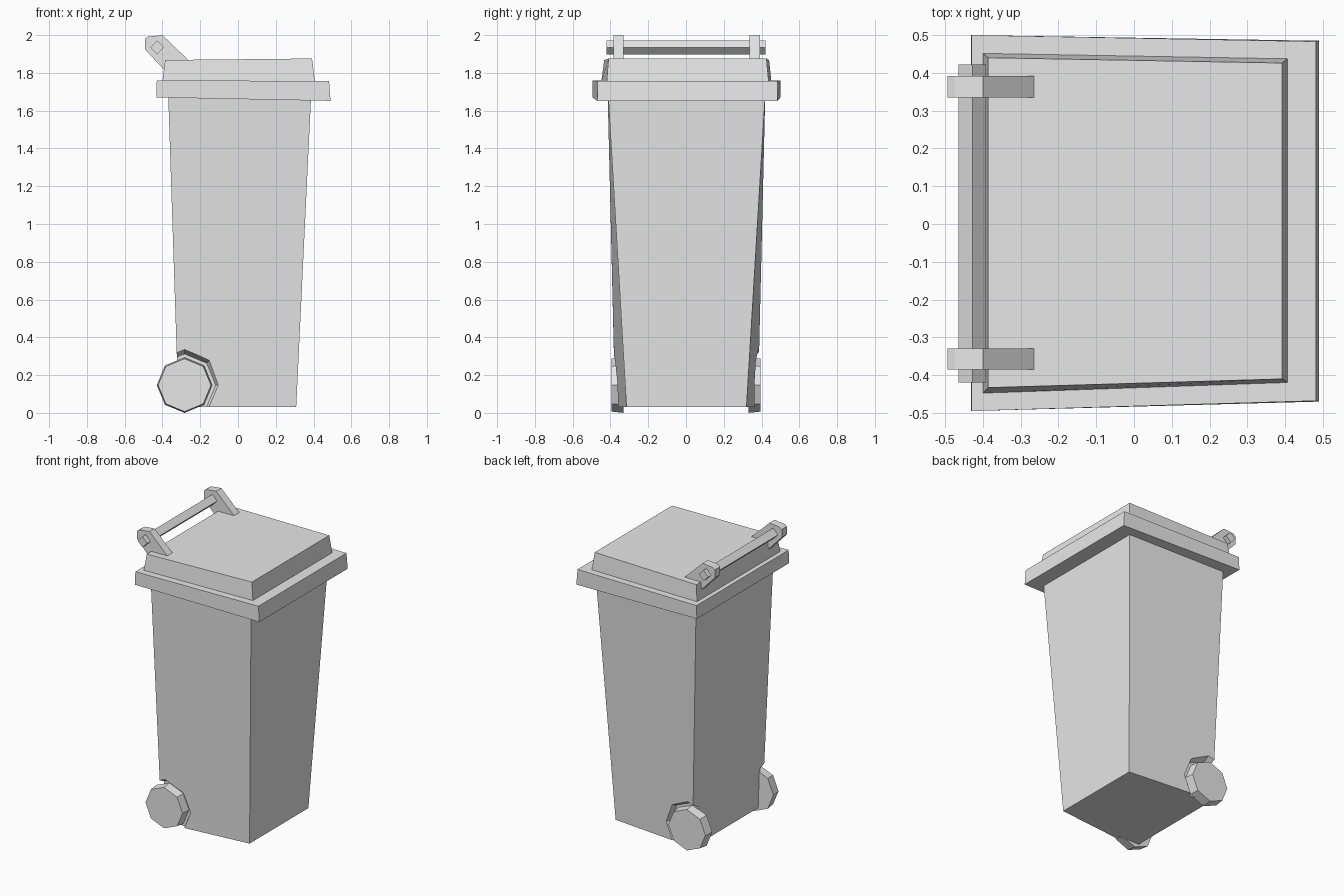
import bpy, bmesh
from math import radians
from mathutils import Matrix

if "Cube" in bpy.data.objects:
    bpy.data.objects.remove(bpy.data.objects["Cube"], do_unlink=True)

GREY = (0.8, 0.8, 0.8, 1.0)
grey = bpy.data.materials.new("light grey plastic")
grey.use_nodes = True
grey.diffuse_color = GREY
grey.node_tree.nodes["Principled BSDF"].inputs["Base Color"].default_value = GREY


def finish(name, bm):
    bmesh.ops.recalc_face_normals(bm, faces=bm.faces)
    mesh = bpy.data.meshes.new(name)
    bm.to_mesh(mesh)
    bm.free()
    mesh.materials.append(grey)
    obj = bpy.data.objects.new(name, mesh)
    bpy.context.collection.objects.link(obj)
    return obj


def loft(name, lower, upper):
    """Closed solid between two loops of matching points."""
    bm = bmesh.new()
    a = [bm.verts.new(p) for p in lower]
    b = [bm.verts.new(p) for p in upper]
    bm.faces.new(a)
    bm.faces.new(b)
    n = len(a)
    for i in range(n):
        j = (i + 1) % n
        bm.faces.new((a[i], a[j], b[j], b[i]))
    return finish(name, bm)


def ring(left, right):
    """Four corners from (x, y_min, y_max, z) at the left and right ends."""
    (xl, a, b, zl), (xr, c, d, zr) = left, right
    return [(xl, a, zl), (xr, c, zr), (xr, d, zr), (xl, b, zl)]


def prism(name, profile, y0, y1):
    return loft(name, [(x, y0, z) for x, z in profile],
                [(x, y1, z) for x, z in profile])


def add_octagon(bm, side, y_in, y_out, r_in, r_out):
    """Eight-sided disc on a wheel axis, facing outwards."""
    place = Matrix.Translation((-0.283, side * (y_in + y_out) / 2, 0.147))
    bmesh.ops.create_cone(bm, cap_ends=True, segments=8, radius1=r_in,
                          radius2=r_out, depth=y_out - y_in,
                          matrix=place @ Matrix.Rotation(radians(-90 * side), 4, "X"))


# Tapered body
body = loft("bin_body",
            ring((-0.315, -0.375, 0.38, 0.03), (0.308, -0.315, 0.32, 0.03)),
            ring((-0.37, -0.415, 0.42, 1.70), (0.388, -0.413, 0.42, 1.70)))

# Wheel wells cut into the rear lower corners
bm = bmesh.new()
for side in (-1, 1):
    add_octagon(bm, side, 0.335, 0.435, 0.165, 0.215)
cutter = finish("wheel_well_cutter", bm)
cutter.hide_render = True
cut = body.modifiers.new("wheel wells", "BOOLEAN")
cut.operation = "DIFFERENCE"
cut.solver = "EXACT"
cut.object = cutter
bpy.context.view_layer.update()
carved = bpy.data.meshes.new_from_object(
    body.evaluated_get(bpy.context.evaluated_depsgraph_get()))
body.modifiers.clear()
body.data = carved
bpy.data.objects.remove(cutter, do_unlink=True)

# Wheels
for side, label in ((-1, "right"), (1, "left")):
    bm = bmesh.new()
    add_octagon(bm, side, 0.33, 0.395, 0.147, 0.14)
    finish(label + "_wheel", bm)

# Overhanging rim and raised lid
loft("lid_rim",
     ring((-0.432, -0.495, 0.5, 1.67), (0.49, -0.47, 0.485, 1.652)),
     ring((-0.43, -0.495, 0.5, 1.76), (0.482, -0.468, 0.483, 1.757)))
loft("lid_top",
     ring((-0.4, -0.448, 0.452, 1.755), (0.407, -0.42, 0.438, 1.75)),
     ring((-0.386, -0.433, 0.44, 1.868), (0.392, -0.41, 0.426, 1.876)))

# Handle arms and diamond-section bar
arm = [(-0.493, 1.98), (-0.475, 1.992), (-0.4, 2.0), (-0.265, 1.87),
       (-0.32, 1.81), (-0.385, 1.81), (-0.493, 1.925)]
prism("right_handle_arm", arm, -0.385, -0.33)
prism("left_handle_arm", arm, 0.335, 0.392)
bar = [(-0.465, 1.935), (-0.428, 1.972), (-0.392, 1.935), (-0.428, 1.898)]
prism("handle_bar", bar, -0.42, 0.422)
